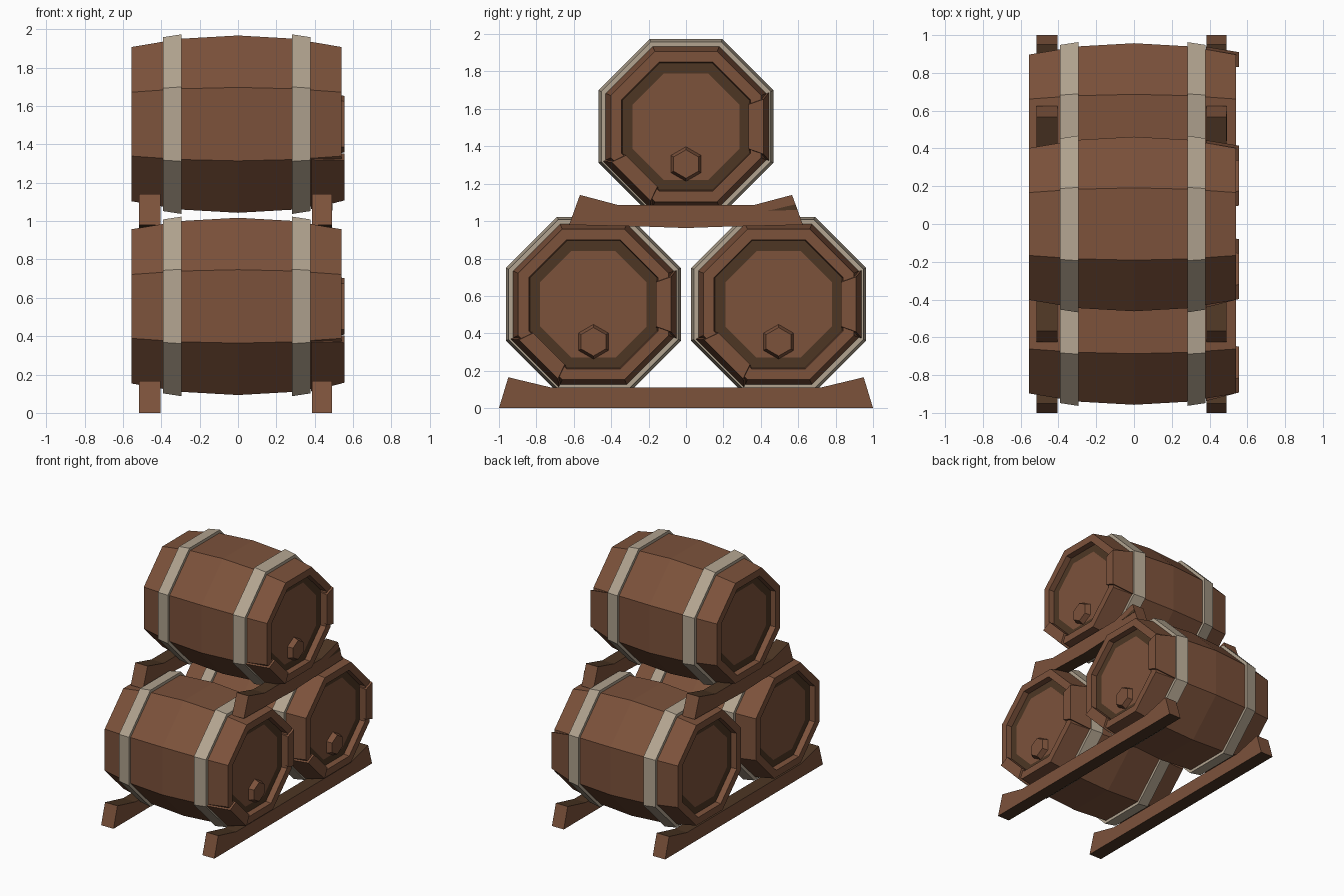
import bpy, math
from math import cos, sin, tan, radians, pi

if "Cube" in bpy.data.objects:
    bpy.data.objects.remove(bpy.data.objects["Cube"])


def material(name, r, g, b):
    lin = lambda c: ((c / 255 + 0.055) / 1.055) ** 2.4
    m = bpy.data.materials.new(name)
    m.diffuse_color = (lin(r), lin(g), lin(b), 1)
    m.use_nodes = True
    m.node_tree.nodes["Principled BSDF"].inputs["Base Color"].default_value = m.diffuse_color
    return m


WOOD = material("brown wood", 124, 82, 59)
DARK = material("dark wood", 77, 54, 36)
IRON = material("pale hoop metal", 178, 164, 144)


def make(name, verts, faces, mats, loc=(0, 0, 0), rule=None):
    me = bpy.data.meshes.new(name)
    me.from_pydata(verts, [], faces)
    for m in mats:
        me.materials.append(m)
    ob = bpy.data.objects.new(name, me)
    bpy.context.collection.objects.link(ob)
    ob.location = loc
    # consistent outward normals
    import bmesh
    bm = bmesh.new()
    bm.from_mesh(me)
    bmesh.ops.recalc_face_normals(bm, faces=bm.faces)
    bm.to_mesh(me)
    bm.free()
    if rule:
        for p in me.polygons:
            p.material_index = rule(p)
    return ob


def lathe(name, rings, n, mats, loc, loop=False, rule=None, start=0.5):
    """Rings of (x, apothem) turned round the x axis with n flat sides."""
    verts = [(x, a / cos(pi / n) * cos(2 * pi * (k + start) / n),
              a / cos(pi / n) * sin(2 * pi * (k + start) / n))
             for x, a in rings for k in range(n)]
    m = len(rings)
    faces = []
    for i in range(m if loop else m - 1):
        j = (i + 1) % m
        for k in range(n):
            l = (k + 1) % n
            faces.append((i * n + k, i * n + l, j * n + l, j * n + k))
    if not loop:
        faces += [tuple(range(n)), tuple(range((m - 1) * n, m * n))]
    return make(name, verts, faces, mats, loc, rule)


def stave_end(name, angle, loc):
    """Loose stave tip standing proud of the barrel rim, narrowing to its end."""
    verts = []
    for x, inner, outer, half in ((0.38, 0.34, 0.444, 22.3), (0.555, 0.335, 0.415, 19.5)):
        for a, s in ((inner, -1), (outer, -1), (outer, 1), (inner, 1)):
            t = s * a * tan(radians(half))
            c, d = cos(angle), sin(angle)
            verts.append((x, a * c - t * d, a * d + t * c))
    faces = [(0, 1, 2, 3), (4, 5, 6, 7)] + [
        (k, (k + 1) % 4, 4 + (k + 1) % 4, 4 + k) for k in range(4)]
    make(name, verts, faces, [WOOD], loc)


def barrel(name, y, z):
    loc = (0, y, z)
    # body with recessed heads; the flat ring round each head is dark
    rings = [(-0.51, 0.285), (-0.51, 0.34), (-0.555, 0.345), (-0.555, 0.402), (-0.3, 0.445),
             (0, 0.462), (0.28, 0.446), (0.54, 0.402), (0.54, 0.345), (0.495, 0.34), (0.495, 0.285)]
    last = len(rings) - 2
    lathe(name + "_body", rings, 8, [WOOD, DARK], loc,
          rule=lambda p: int(p.index // 8 in (0, last)))
    # hoops
    for side, tag in ((-1, "left"), (1, "right")):
        o = 0 if side < 0 else -0.013
        hoop = [(side * (0.295 + o), 0.435), (side * (0.295 + o), 0.468),
                (side * (0.392 + o), 0.453), (side * (0.392 + o), 0.42)]
        lathe(name + "_hoop_" + tag, hoop, 8, [IRON], loc, loop=True)
    # bung
    lathe(name + "_bung", [(0.49, 0.082), (0.535, 0.066)], 6, [WOOD],
          (0, y, z - 0.2), start=0.5)
    # loose stave tips
    stave_end(name + "_side_stave", 0, loc)
    stave_end(name + "_lower_stave", radians(225), loc)


def rack(name, profile, x0, x1):
    """Rail with a y-z profile; upper and lower faces are dark."""
    n = len(profile)
    verts = [(x, y, z) for x in (x0, x1) for y, z in profile]
    faces = [tuple(range(n)), tuple(range(n, 2 * n))] + [
        (k, (k + 1) % n, n + (k + 1) % n, n + k) for k in range(n)]
    make(name, verts, faces, [WOOD, DARK], rule=lambda p: int(abs(p.normal.z) > 0.7))


barrel("front_barrel", -0.495, 0.555)
barrel("back_barrel", 0.495, 0.555)
barrel("top_barrel", 0, 1.505)

LOWER = [(-1, 0), (1, 0), (0.95, 0.165), (0.72, 0.11), (-0.72, 0.11), (-0.95, 0.165)]
UPPER = [(-0.625, 0.98), (-0.2, 0.97), (0, 0.963), (0.2, 0.97), (0.625, 0.98),
         (0.567, 1.14), (0.36, 1.085), (-0.36, 1.085), (-0.567, 1.14)]
for tag, x0, x1 in (("left", -0.515, -0.405), ("right", 0.385, 0.49)):
    rack("lower_rail_" + tag, LOWER, x0, x1)
    rack("upper_rail_" + tag, UPPER, x0, x1)

# split in the end of the upper right rail
SPLIT = [(0.44, 1.055), (0.597, 1.06), (0.585, 1.09)]
make("rail_split", [(x, y, z) for x in (0.487, 0.492) for y, z in SPLIT],
     [(0, 1, 2), (3, 4, 5), (0, 1, 4, 3), (1, 2, 5, 4), (2, 0, 3, 5)], [DARK])
